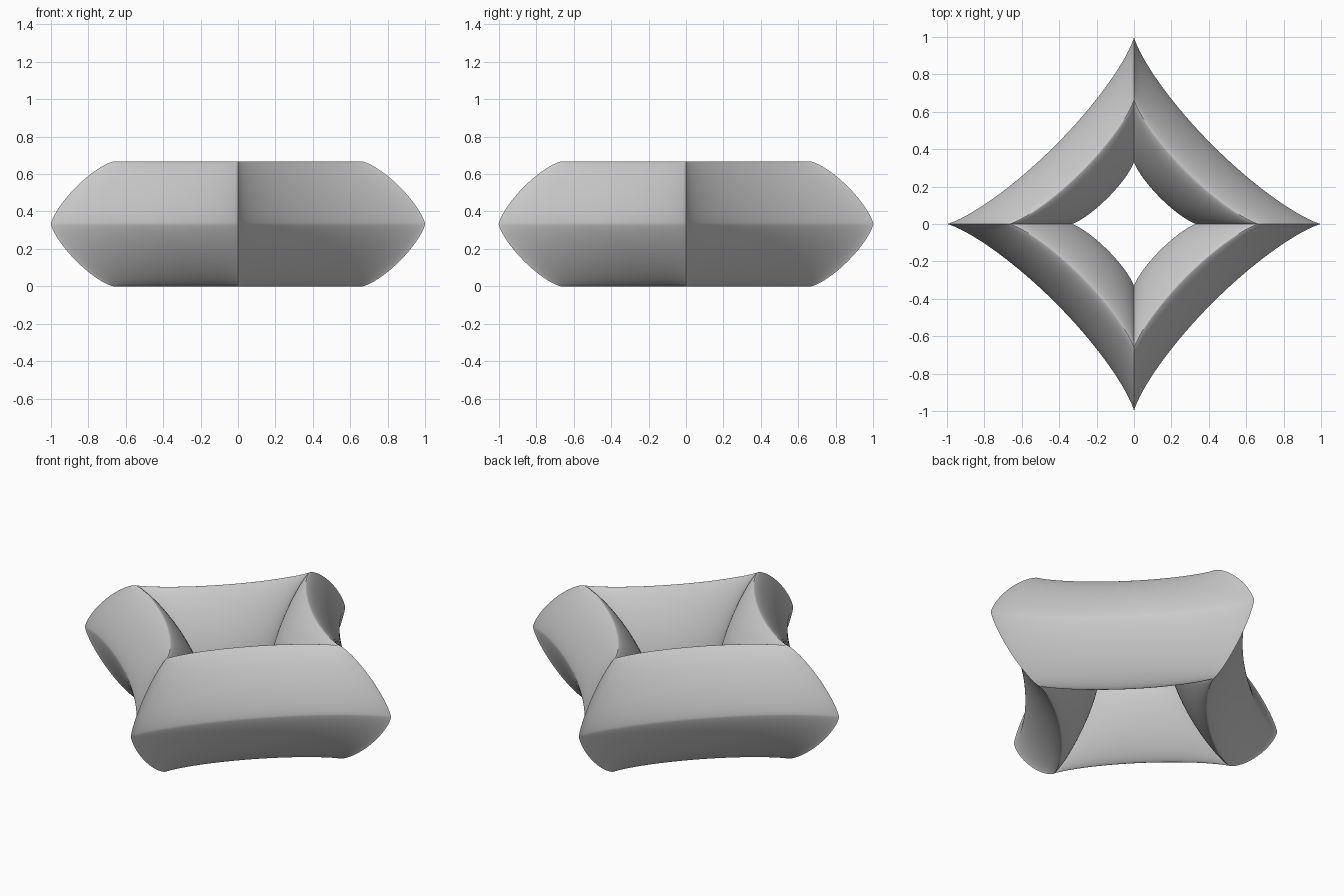
import bpy, bmesh
from math import sin, cos, pi, radians, copysign

cube = bpy.data.objects.get("Cube")
if cube:
    bpy.data.objects.remove(cube, do_unlink=True)

RING_RADIUS, TUBE_RADIUS = 2 / 3, 1 / 3
RING_POWER, TUBE_POWER = 2.5, 1.5   # pinched star ring, softened diamond tube
RING_STEPS, TUBE_STEPS = 160, 96


def super_point(step, steps, power):
    """Point on a unit superellipse."""
    angle = 2 * pi * step / steps
    values = (round(cos(angle), 9), round(sin(angle), 9))
    return [copysign(abs(v) ** power, v) for v in values]


# Single grey material
grey = bpy.data.materials.new("grey")
grey.use_nodes = True
colour = (0.6, 0.6, 0.6, 1)
grey.diffuse_color = colour
grey.node_tree.nodes["Principled BSDF"].inputs["Base Color"].default_value = colour

# Four-pointed ring: the tube section scaled along the star outline
bm = bmesh.new()
rings = []
for i in range(RING_STEPS):
    x, y = super_point(i, RING_STEPS, RING_POWER)
    ring = []
    for j in range(TUBE_STEPS):
        across, up = super_point(j, TUBE_STEPS, TUBE_POWER)
        radius = RING_RADIUS + TUBE_RADIUS * across
        ring.append(bm.verts.new((x * radius, y * radius, TUBE_RADIUS * (1 + up))))
    rings.append(ring)
for i, ring in enumerate(rings):
    following = rings[(i + 1) % RING_STEPS]
    for j in range(TUBE_STEPS):
        k = (j + 1) % TUBE_STEPS
        bm.faces.new((ring[j], following[j], following[k], ring[k]))
bmesh.ops.recalc_face_normals(bm, faces=bm.faces)

mesh = bpy.data.meshes.new("star_ring")
bm.to_mesh(mesh)
bm.free()
mesh.materials.append(grey)
star_ring = bpy.data.objects.new("star_ring", mesh)
bpy.context.collection.objects.link(star_ring)

# Smooth faces with sharp corners at the four points
bpy.ops.object.select_all(action="DESELECT")
star_ring.select_set(True)
bpy.context.view_layer.objects.active = star_ring
bpy.ops.object.shade_smooth_by_angle(angle=radians(40))
